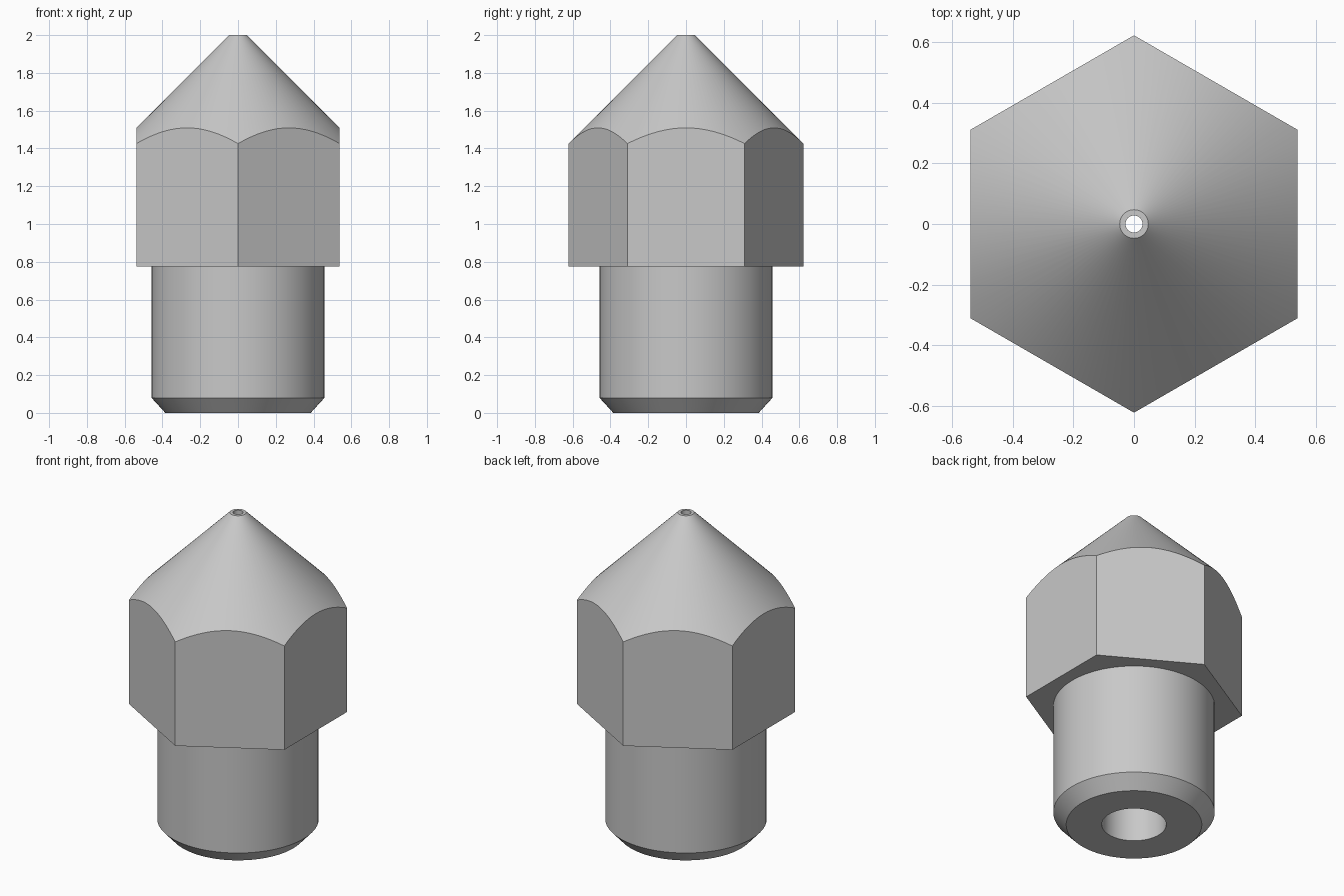
import bpy
import bmesh
from math import cos, sin, pi, radians

if "Cube" in bpy.data.objects:
    bpy.data.objects.remove(bpy.data.objects["Cube"])

SEGMENTS = 96
FLAT = 0.538          # centre to flat of the hexagon
CONE_APEX = 2.047     # height where the 45 degree cone would close


def material(name, rgb):
    mat = bpy.data.materials.new(name)
    mat.use_nodes = True
    mat.diffuse_color = (*rgb, 1)
    mat.node_tree.nodes["Principled BSDF"].inputs["Base Color"].default_value = (*rgb, 1)
    return mat


def hex_radius(angle):
    """Distance from the axis to the hexagon's side, flats facing +x and -x."""
    off_flat = (angle + pi / 6) % (pi / 3) - pi / 6
    return FLAT / cos(off_flat)


def section(angle):
    """Closed (radius, height) outline of the nozzle at one angle."""
    r = hex_radius(angle)
    return [
        (0.183, 0), (0.385, 0), (0.458, 0.08), (0.458, 0.775),   # chamfered shank
        (r, 0.775), (r, CONE_APEX - r),                          # hexagonal head
        (0.047, 2.0), (0.028, 2.0),                              # cone and tip
        (0.028, 1.9), (0.183, 1.7),                              # bore, narrowing to the tip
    ]


# Nozzle: one watertight body swept around the axis
bm = bmesh.new()
loops = []
for i in range(SEGMENTS):
    a = 2 * pi * i / SEGMENTS
    loops.append([bm.verts.new((r * cos(a), r * sin(a), z)) for r, z in section(a)])
for i, here in enumerate(loops):
    there = loops[(i + 1) % SEGMENTS]
    for j in range(len(here)):
        k = (j + 1) % len(here)
        bm.faces.new((here[j], there[j], there[k], here[k]))
bmesh.ops.recalc_face_normals(bm, faces=bm.faces)

mesh = bpy.data.meshes.new("nozzle")
bm.to_mesh(mesh)
bm.free()
mesh.materials.append(material("light grey metal", (0.58, 0.58, 0.58)))

nozzle = bpy.data.objects.new("nozzle", mesh)
bpy.context.collection.objects.link(nozzle)
bpy.ops.object.select_all(action="DESELECT")
nozzle.select_set(True)
bpy.context.view_layer.objects.active = nozzle
bpy.ops.object.shade_smooth_by_angle(angle=radians(30))
